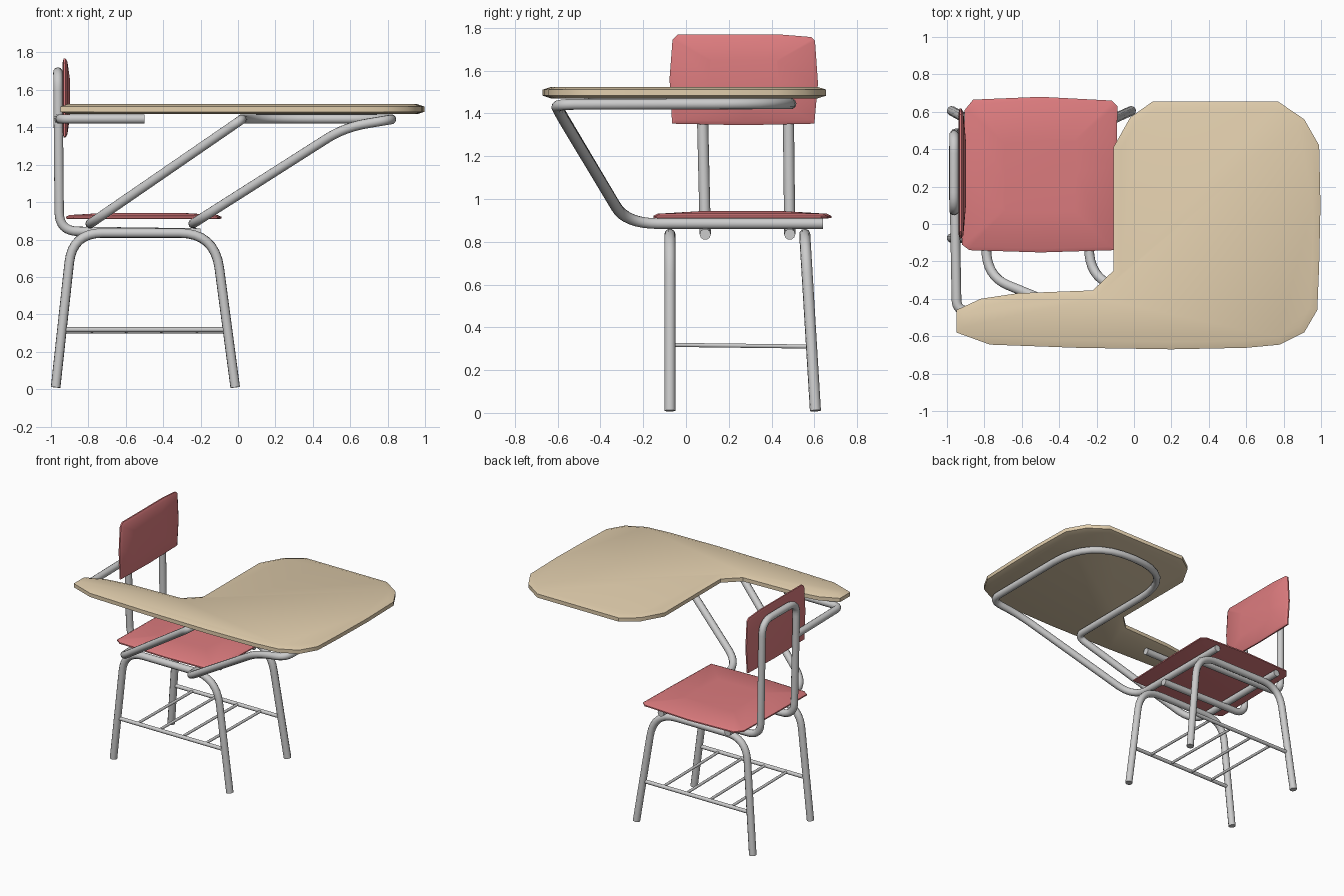
import bpy, bmesh
from mathutils import Vector, Matrix

if "Cube" in bpy.data.objects:
    bpy.data.objects.remove(bpy.data.objects["Cube"])


def material(name, rgb):
    m = bpy.data.materials.new(name)
    m.diffuse_color = (*rgb, 1)
    m.use_nodes = True
    m.node_tree.nodes["Principled BSDF"].inputs["Base Color"].default_value = m.diffuse_color
    return m


RED = material("red_plastic", (0.72, 0.20, 0.21))
TAN = material("tan_laminate", (0.76, 0.62, 0.42))


def finish(ob, angle):
    bpy.ops.object.select_all(action='DESELECT')
    ob.select_set(True)
    bpy.context.view_layer.objects.active = ob
    if ob.type == 'CURVE':
        bpy.ops.object.convert(target='MESH')
    bpy.ops.object.shade_smooth_by_angle(angle=angle)


def tube(name, pts, r=0.026):
    """Round tube; each point is (x, y, z[, bend length])."""
    path = []
    for i, p in enumerate(pts):
        v = Vector(p[:3])
        if len(p) < 4:
            path.append(v)
            continue
        a = v + (Vector(pts[i - 1][:3]) - v).normalized() * p[3]
        b = v + (Vector(pts[i + 1][:3]) - v).normalized() * p[3]
        for k in range(9):
            t = k / 8
            path.append(a * (1 - t) ** 2 + v * 2 * t * (1 - t) + b * t * t)
    cu = bpy.data.curves.new(name, 'CURVE')
    cu.dimensions = '3D'
    cu.bevel_depth, cu.bevel_resolution, cu.use_fill_caps = r, 3, True
    sp = cu.splines.new('POLY')
    sp.points.add(len(path) - 1)
    for q, v in zip(sp.points, path):
        q.co = (*v, 1)
    ob = bpy.data.objects.new(name, cu)
    bpy.context.collection.objects.link(ob)
    finish(ob, 0.9)


def slab(name, outline, rim, faces, inset, mat, crown=None, matrix=Matrix()):
    """Panel with a bevelled rim: rim and faces are (low, high) heights."""
    bm = bmesh.new()
    low = bm.faces.new([bm.verts.new((x, y, rim[0])) for x, y in outline])
    ext = bmesh.ops.extrude_face_region(bm, geom=[low], use_keep_orig=True)
    high = [g for g in ext['geom'] if isinstance(g, bmesh.types.BMFace)][0]
    for v in high.verts:
        v.co.z = rim[1]
    bmesh.ops.recalc_face_normals(bm, faces=bm.faces)
    for f, z in ((low, faces[0]), (high, faces[1])):
        bmesh.ops.inset_region(bm, faces=[f], thickness=inset, use_even_offset=True)
        for v in f.verts:
            v.co.z = z
    if crown is not None:
        bmesh.ops.inset_region(bm, faces=[high], thickness=0)
        c = high.calc_center_bounds()
        for v in high.verts:
            v.co = c + (v.co - c) * 0.5
            v.co.z = crown
    bmesh.ops.recalc_face_normals(bm, faces=bm.faces)
    bm.transform(matrix)
    me = bpy.data.meshes.new(name)
    bm.to_mesh(me)
    bm.free()
    me.materials.append(mat)
    ob = bpy.data.objects.new(name, me)
    bpy.context.collection.objects.link(ob)
    finish(ob, 0.6)


# Writing top with arm rest
slab("desktop", [
    (0.10, 0.655), (-0.02, 0.57), (-0.11, 0.41), (-0.11, -0.25), (-0.22, -0.355),
    (-0.62, -0.37), (-0.82, -0.40), (-0.95, -0.46), (-0.95, -0.58), (-0.77, -0.645),
    (-0.3, -0.662), (0.2, -0.67), (0.6, -0.662), (0.78, -0.645), (0.91, -0.58),
    (0.98, -0.46), (0.99, -0.22), (0.997, 0.1), (0.99, 0.42), (0.91, 0.56), (0.77, 0.655)],
    (1.483, 1.511), (1.47, 1.524), 0.04, TAN)

# Seat panel
slab("seat", [
    (-0.92, -0.11), (-0.88, -0.14), (-0.5, -0.152), (-0.11, -0.14), (-0.095, 0.3),
    (-0.088, 0.63), (-0.12, 0.66), (-0.5, 0.68), (-0.86, 0.665), (-0.905, 0.61), (-0.915, 0.25)],
    (0.912, 0.921), (0.909, 0.931), 0.02, RED, crown=0.943)

# Backrest panel: drawn in (y, z), thickness along x
YZX = Matrix(((0, 0, 1, 0), (1, 0, 0, 0), (0, 1, 0, 0), (0, 0, 0, 1)))
slab("backrest", [
    (-0.065, 1.352), (0.27, 1.345), (0.60, 1.352), (0.617, 1.54), (0.603, 1.74),
    (0.585, 1.757), (0.45, 1.768), (-0.04, 1.768), (-0.063, 1.745), (-0.077, 1.56)],
    (-0.932, -0.922), (-0.937, -0.912), 0.018, RED, crown=-0.898, matrix=YZX)

# Front and rear leg arches
for name, y_foot, y_top in (("front_legs", -0.075, -0.075), ("rear_legs", 0.605, 0.555)):
    tube(name, [(-0.975, y_foot, 0.01), (-0.885, y_top, 0.835, 0.16),
                (-0.125, y_top, 0.835, 0.19), (-0.015, y_foot, 0.01)])

# Book rack below the seat
tube("rack_front_bar", [(-0.94, -0.075, 0.318), (-0.06, -0.075, 0.318)], 0.014)
tube("rack_rear_bar", [(-0.94, 0.585, 0.31), (-0.06, 0.585, 0.31)], 0.014)
for x in (-0.78, -0.60, -0.41, -0.22):
    tube("rack_cross_bar", [(x, -0.075, 0.318), (x, 0.585, 0.31)], 0.01)

# Desk support: seat rails that rise and loop under the top
tube("desk_support", [
    (-0.79, 0.64, 0.885), (-0.79, -0.28, 0.885, 0.15), (0.02, -0.61, 1.442, 0.07),
    (0.02, 0.49, 1.445, 0.39), (0.42, 0.49, 1.445), (0.82, 0.49, 1.445, 0.39),
    (0.82, -0.61, 1.442, 0.09), (0.57, -0.59, 1.40, 0.12), (-0.24, -0.28, 0.885, 0.15),
    (-0.24, 0.64, 0.885)])

# Backrest frame running under the seat
tube("back_frame", [
    (-0.2, 0.09, 0.835), (-0.955, 0.09, 0.845, 0.1), (-0.963, 0.07, 1.695, 0.1),
    (-0.963, 0.475, 1.695, 0.1), (-0.955, 0.485, 0.845, 0.1), (-0.2, 0.485, 0.835)])

# Arm rest bracket
tube("arm_support", [
    (-0.958, 0.08, 1.445), (-0.948, -0.465, 1.445, 0.06), (-0.50, -0.465, 1.445)])
